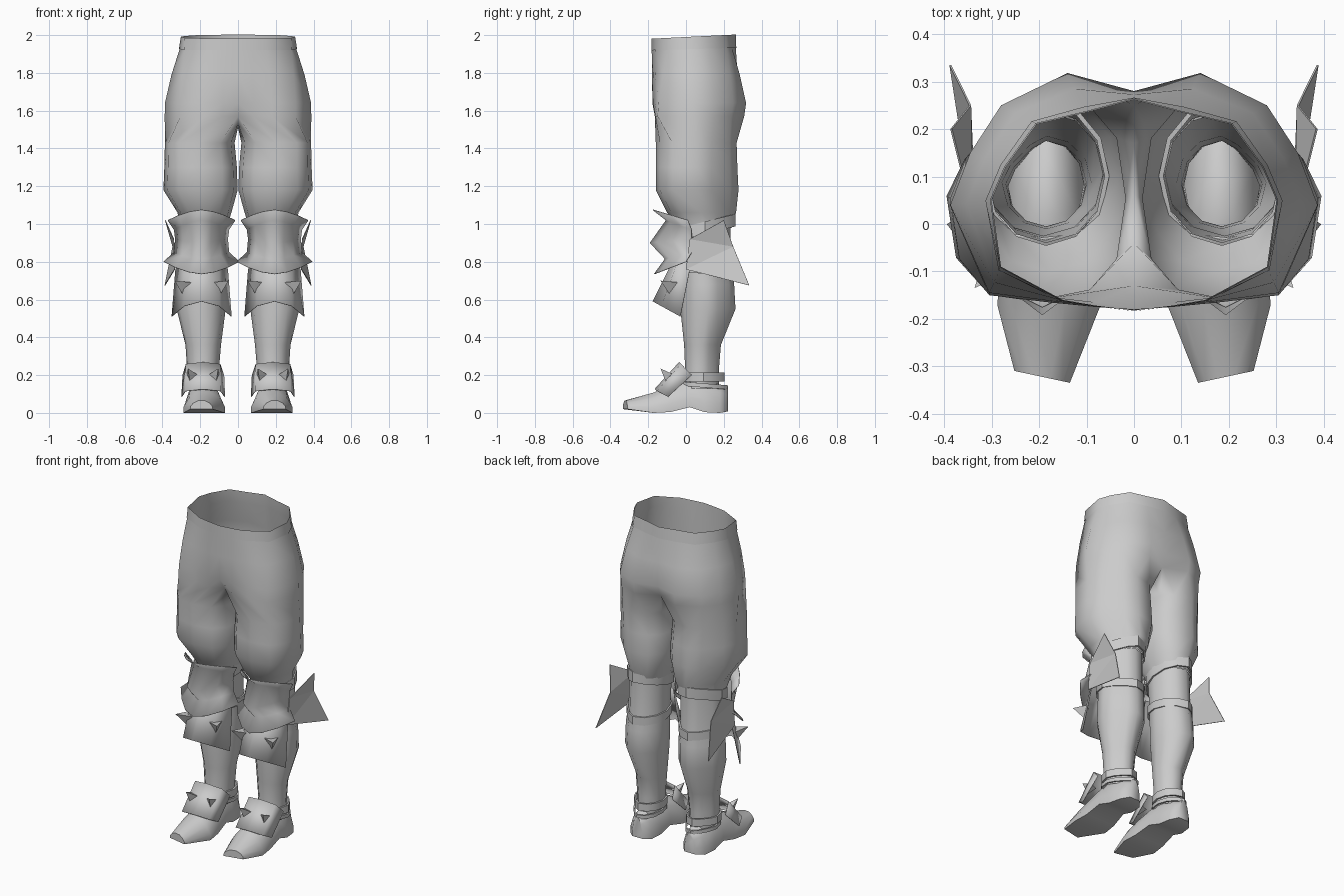
import bpy, bmesh, math
from mathutils import Vector

if "Cube" in bpy.data.objects:
    bpy.data.objects.remove(bpy.data.objects["Cube"])

grey = bpy.data.materials.new("steel_grey")
grey.diffuse_color = (0.6, 0.6, 0.6, 1)
grey.use_nodes = True
grey.node_tree.nodes["Principled BSDF"].inputs["Base Color"].default_value = grey.diffuse_color


def add_part(name, verts, faces, smooth=40, thick=0):
    """Mesh for the +x side, mirrored to the other leg."""
    me = bpy.data.meshes.new(name)
    bm = bmesh.new()
    vs = [bm.verts.new(v) for v in verts]
    for f in faces:
        bm.faces.new([vs[i] for i in f])
    bmesh.ops.recalc_face_normals(bm, faces=bm.faces)
    bm.to_mesh(me)
    bm.free()
    me.materials.append(grey)
    ob = bpy.data.objects.new(name, me)
    bpy.context.collection.objects.link(ob)
    if thick:
        m = ob.modifiers.new("thickness", "SOLIDIFY")
        m.thickness = thick
        m.offset = 0
    m = ob.modifiers.new("mirror", "MIRROR")
    m.use_clip = True
    m.merge_threshold = 0.0005
    bpy.ops.object.select_all(action='DESELECT')
    ob.select_set(True)
    bpy.context.view_layer.objects.active = ob
    if smooth:
        bpy.ops.object.shade_smooth_by_angle(angle=math.radians(smooth))
    return ob


def grid(rows, closed=False, start=0):
    """Quads joining equal-length rows of points."""
    n = len(rows[0])
    verts = [p for r in rows for p in r]
    faces = []
    for r in range(len(rows) - 1):
        for i in range(n if closed else n - 1):
            j = (i + 1) % n
            a, b = start + r * n, start + (r + 1) * n
            faces.append((a + i, a + j, b + j, b + i))
    return verts, faces


def ring(z, x0, x1, y0, y1, boxy=1.0, tilt=0.0, cut=1.45):
    """Twelve-sided ring from the inner front; cut flattens the outer back corner."""
    pts = []
    for i in range(12):
        a = math.radians(-120 + 30 * i)
        c, s = math.cos(a), math.sin(a)
        e = cut if c > .01 and s > .01 else boxy
        c = math.copysign(abs(c) ** e, c) if abs(c) > 1e-6 else 0
        s = math.copysign(abs(s) ** e, s) if abs(s) > 1e-6 else 0
        pts.append(((x0 + x1) / 2 + c * (x1 - x0) / 2,
                    (y0 + y1) / 2 + s * (y1 - y0) / 2, z + tilt * s))
    return pts


# Trousers: half hip rings, then a crotch row, then closed leg rings
waist = [(0, -.182), (.08, -.172), (.15, -.16), (.28, -.09), (.30, .05),
         (.27, .12), (.205, .21), (.10, .235), (0, .262)]
hips = [(0, -.178), (.08, -.175), (.18, -.165), (.305, -.145), (.387, .04),
        (.345, .15), (.28, .25), (.14, .318), (0, .28)]
crotch = [(0, -.13), (.08, -.165), (.18, -.162), (.305, -.15), (.388, .04),
          (.345, .15), (.275, .24), (.14, .308), (0, .25)]


def half_row(t, z, rim=0.0, grow=0.0):
    return [((a[0] * (1 - t) + b[0] * t) * (1 + grow),
             (a[1] * (1 - t) + b[1] * t) * (1 + grow), z + rim * a[1])
            for a, b in zip(waist, hips)]


upper = [half_row(0, 1.985, .05), half_row(.12, 1.92, .03),
         half_row(.6, 1.79), half_row(1, 1.64)]
upper.append([(x, y, 1.57) for x, y in crotch])
v, f = grid(upper)
base = len(v) - 9
inner = [(0, .17, 1.535), (0, .06, 1.51), (0, -.04, 1.53)]
legs = [ring(1.43, .018, .387, -.16, .268, .75, cut=1.35),
        ring(1.30, .006, .39, -.16, .272, .75, cut=1.45),
        ring(1.18, .002, .395, -.16, .278, .75, cut=1.5),
        ring(1.06, .035, .32, -.10, .265, .85),
        ring(.98, .06, .31, -.045, .24)]
v2, f2 = grid([upper[-1] + inner] + legs, True, base)
add_part("trousers", v[:base] + v2, f + f2, 75)

# Waistband
v, f = grid([half_row(0, 1.99, .05, .008), half_row(.12, 1.925, .03, .008)])
add_part("waistband", v, f, 75)

# Lower legs
v, f = grid([ring(.98, .06, .31, -.04, .235), ring(.78, .065, .31, -.03, .24),
             ring(.68, .06, .322, -.025, .255), ring(.55, .065, .325, -.03, .262),
             ring(.36, .09, .278, -.01, .185), ring(.24, .10, .27, -.005, .175),
             ring(.13, .105, .265, -.015, .175)], True)
add_part("lower_leg", v, f, 60)

# Straps behind the knee and round the ankle
straps = {"knee_strap_upper": (.98, .065, .052, .318, -.06, .262, .04),
          "knee_strap_lower": (.76, .05, .056, .322, -.045, .255, -.015),
          "ankle_strap": (.19, .045, .09, .282, -.02, .205, 0),
          "boot_cuff": (.145, .022, .094, .278, -.03, .222, -.01)}
for name, (z, h, x0, x1, y0, y1, tilt) in straps.items():
    g = .01
    v, f = grid([ring(z + h / 2, x0 + g, x1 - g, y0 + g, y1 - g, 1, tilt),
                 ring(z + h / 2, x0, x1, y0, y1, 1, tilt),
                 ring(z - h / 2, x0, x1, y0, y1, 1, tilt),
                 ring(z - h / 2, x0 + g, x1 - g, y0 + g, y1 - g, 1, tilt)], True)
    add_part(name, v, f, 35)

# Boots: cross-sections from toe to heel (y, x0, x1, bottom, top)
section = [(0, 0), (0, .3), (.13, .72), (.35, 1), (.65, 1), (.87, .72), (1, .3), (1, 0)]
stations = [(-.322, .135, .252, .02, .065), (-.17, .07, .288, 0, .108),
            (-.08, .08, .28, .005, .155), (.02, .095, .272, .03, .19),
            (.10, .10, .268, .004, .175), (.18, .11, .255, 0, .15),
            (.222, .145, .215, .008, .13)]
rows = [[(x0 + u * (x1 - x0), y + (.025 * (u - .5) if y < -.3 else 0), b + w * (t - b))
         for u, w in section] for y, x0, x1, b, t in stations]
v, f = grid(rows, True)
n = len(v)
add_part("boot", v, f + [tuple(range(8)), tuple(range(n - 8, n))], 60)

# Knee guard: flared rim, raised ridge, flared lower rim
# (centre y, centre z, side y, side z, half width)
guard = [(-.175, 1.075, .01, 1.02, .178), (-.105, 1.02, .03, .97, .145),
         (-.19, .90, .03, .92, .138), (-.11, .815, .03, .85, .145),
         (-.168, .735, .0, .80, .2)]
rows = []
for cy, cz, sy, sz, w in guard:
    row = []
    for u in (-1, -.7, -.35, 0, .35, .7, 1):
        k = abs(u) ** 1.7
        row.append((.193 + u * w, cy + (sy - cy) * k, cz + (sz - cz) * k))
    rows.append(row)
v, f = grid(rows)
add_part("knee_guard", v, f, 85, .004)

# Shin plate: flat front with swept-back flaps
rows = [[(.055, .02, .76), (.10, -.02, .86), (.193, -.03, .88), (.285, -.02, .86), (.33, .02, .76)],
        [(.035, -.03, .51), (.10, -.13, .565), (.193, -.175, .59), (.285, -.13, .565), (.35, -.03, .51)]]
v, f = grid(rows)
add_part("shin_plate", v, f, 50, .004)

# Ankle plate: folded saddle over the instep
rows = [[(.075, .03, .20), (.095, -.025, .258), (.185, -.035, .268), (.275, -.025, .258), (.292, .03, .20)],
        [(.07, -.095, .085), (.092, -.152, .115), (.185, -.165, .125), (.278, -.152, .115), (.298, -.095, .085)]]
v, f = grid(rows)
add_part("ankle_plate", v, f, 25, .004)

# Side fin beside the knee
fin = [(.335, .0, .76), (.34, .02, .92), (.385, .20, 1.02), (.345, .25, .88), (.387, .335, .675)]
add_part("knee_fin", fin, [(0, 1, 3), (1, 2, 3), (0, 3, 4)], 0, .004)


def spike(name, centre, tip, r):
    """Three-sided spike from a base centre to a tip."""
    c, t = Vector(centre), Vector(tip)
    d = (t - c).normalized()
    a = d.cross(Vector((0, 0, 1))).normalized()
    b = a.cross(d)
    pts = [c + r * (a * math.cos(k) + b * math.sin(k))
           for k in (math.radians(w) for w in (30, 150, 270))] + [t]
    add_part(name, pts, [(0, 1, 3), (1, 2, 3), (2, 0, 3), (2, 1, 0)], 0)


# Spikes on the shin and ankle plates
for side, s in (("outer", 1), ("inner", -1)):
    spike("shin_spike_" + side, (.193 + s * .09, -.075, .67), (.193 + s * .143, -.135, .70), .045)
    spike("ankle_spike_" + side, (.185 + s * .06, -.08, .185), (.185 + s * .08, -.135, .235), .038)
